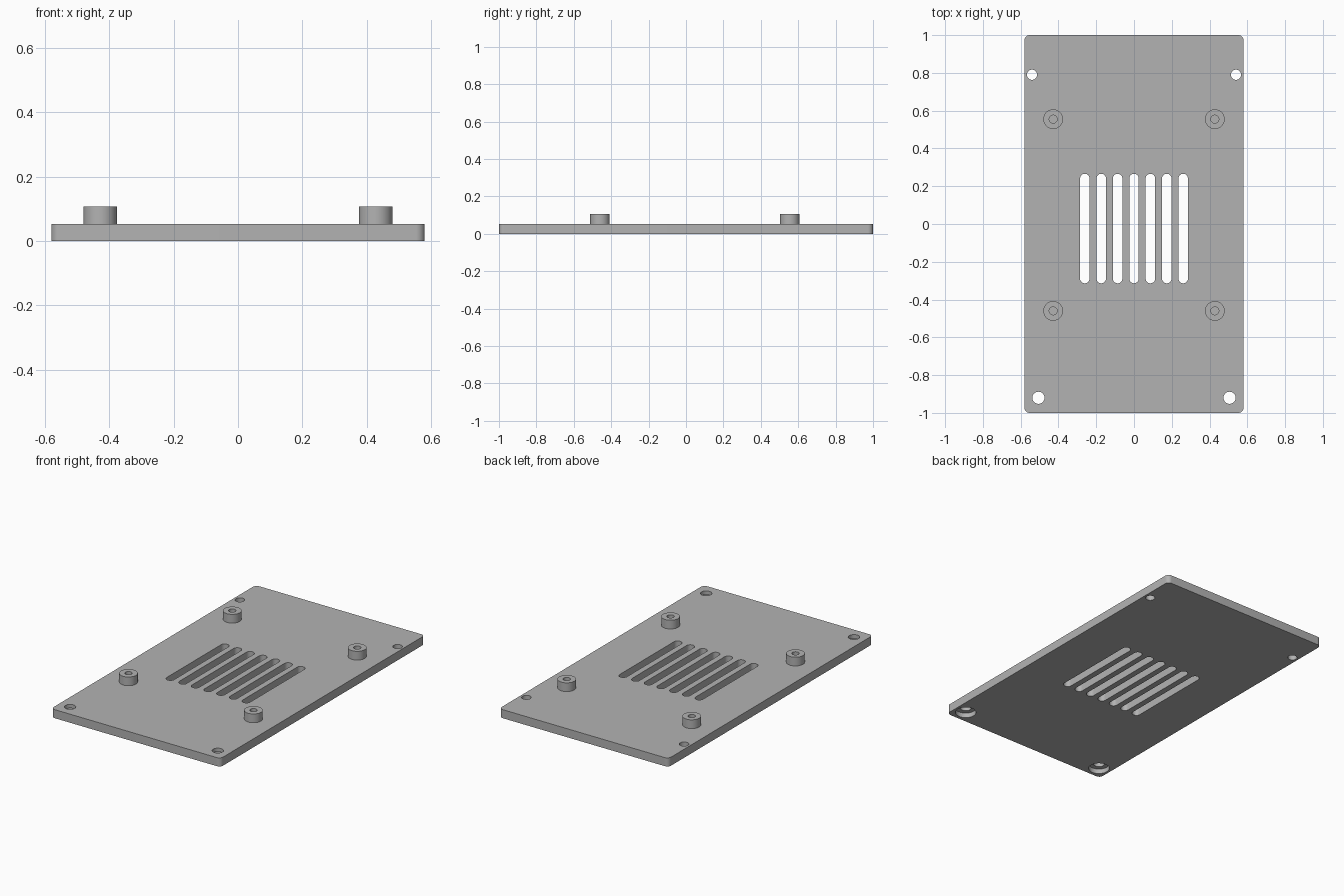
import bpy, bmesh
from math import pi, cos, sin, radians

if "Cube" in bpy.data.objects:
    bpy.data.objects.remove(bpy.data.objects["Cube"], do_unlink=True)

HALF_X, HALF_Y = 0.58, 1.0
THICK, TOP = 0.053, 0.107
SEG = 48

grey = bpy.data.materials.new("light grey")
grey.use_nodes = True
COLOUR = (0.45, 0.45, 0.45, 1)
grey.diffuse_color = COLOUR
grey.node_tree.nodes["Principled BSDF"].inputs["Base Color"].default_value = COLOUR


def rounded_outline(cx, cy, hx, hy, r):
    """Rounded rectangle; equal hx, hy and r make a circle, hx == r a slot."""
    points = []
    n = SEG // 4
    for quarter, (sx, sy) in enumerate([(1, 1), (-1, 1), (-1, -1), (1, -1)]):
        for i in range(n + 1):
            a = (quarter + i / n) * pi / 2
            points.append((cx + sx * (hx - r) + r * cos(a),
                           cy + sy * (hy - r) + r * sin(a)))
    return points


def add_prism(bm, outline, z0, z1):
    bottom = [bm.verts.new((x, y, z0)) for x, y in outline]
    top = [bm.verts.new((x, y, z1)) for x, y in outline]
    bm.faces.new(bottom[::-1])
    bm.faces.new(top)
    for i in range(len(outline)):
        j = (i + 1) % len(outline)
        bm.faces.new((bottom[i], bottom[j], top[j], top[i]))
    bmesh.ops.remove_doubles(bm, verts=bottom + top, dist=1e-5)


def make_object(name, bm):
    bmesh.ops.recalc_face_normals(bm, faces=bm.faces)
    mesh = bpy.data.meshes.new(name)
    bm.to_mesh(mesh)
    bm.free()
    mesh.materials.append(grey)
    obj = bpy.data.objects.new(name, mesh)
    bpy.context.collection.objects.link(obj)
    return obj


def prisms(name, outlines, z0, z1):
    bm = bmesh.new()
    for outline in outlines:
        add_prism(bm, outline, z0, z1)
    return make_object(name, bm)


def activate(obj):
    bpy.ops.object.select_all(action="DESELECT")
    obj.select_set(True)
    bpy.context.view_layer.objects.active = obj


def circle(x, y, r):
    return rounded_outline(x, y, r, r, r)


def cut(obj, cutter):
    cutter.hide_render = True
    mod = obj.modifiers.new("cut", "BOOLEAN")
    mod.operation, mod.solver, mod.object = "DIFFERENCE", "EXACT", cutter
    activate(obj)
    bpy.ops.object.modifier_apply(modifier=mod.name)
    bpy.data.objects.remove(cutter, do_unlink=True)


# Base plate with rounded corners
plate = prisms("base_plate", [rounded_outline(0, 0, HALF_X, HALF_Y, 0.027)], 0, THICK)

# Vent slots and corner screw holes
openings = [rounded_outline(i * 0.0868, -0.024, 0.025, 0.29, 0.025) for i in range(-3, 4)]
for side in (-1, 1):
    openings.append(circle(side * 0.54, 0.79, 0.027))
    openings.append(circle(side * 0.506, -0.92, 0.032))
cut(plate, prisms("opening_cutter", openings, -0.1, 0.2))

# Counterbores for the front screws, open underneath
counterbores = [circle(side * 0.506, -0.92, 0.06) for side in (-1, 1)]
cut(plate, prisms("counterbore_cutter", counterbores, -0.1, 0.03))
activate(plate)
bpy.ops.object.shade_smooth_by_angle(angle=radians(30))

# Standoffs: hollow posts turned from a stepped profile
PROFILE = [(0.052, THICK), (0.052, TOP), (0.021, TOP), (0.021, THICK)]
for side, side_name in ((-1, "right"), (1, "left")):
    for y, end_name in ((0.555, "back"), (-0.46, "front")):
        bm = bmesh.new()
        verts = [bm.verts.new((r, 0, z)) for r, z in PROFILE]
        edges = [bm.edges.new(pair) for pair in zip(verts, verts[1:])]
        bmesh.ops.spin(bm, geom=verts + edges, cent=(0, 0, 0), axis=(0, 0, 1),
                       angle=2 * pi, steps=SEG, use_merge=True)
        bmesh.ops.remove_doubles(bm, verts=bm.verts, dist=1e-5)
        post = make_object(f"{end_name}_{side_name}_standoff", bm)
        post.location = (side * 0.428, y, 0)
        activate(post)
        bpy.ops.object.shade_smooth_by_angle(angle=radians(30))
